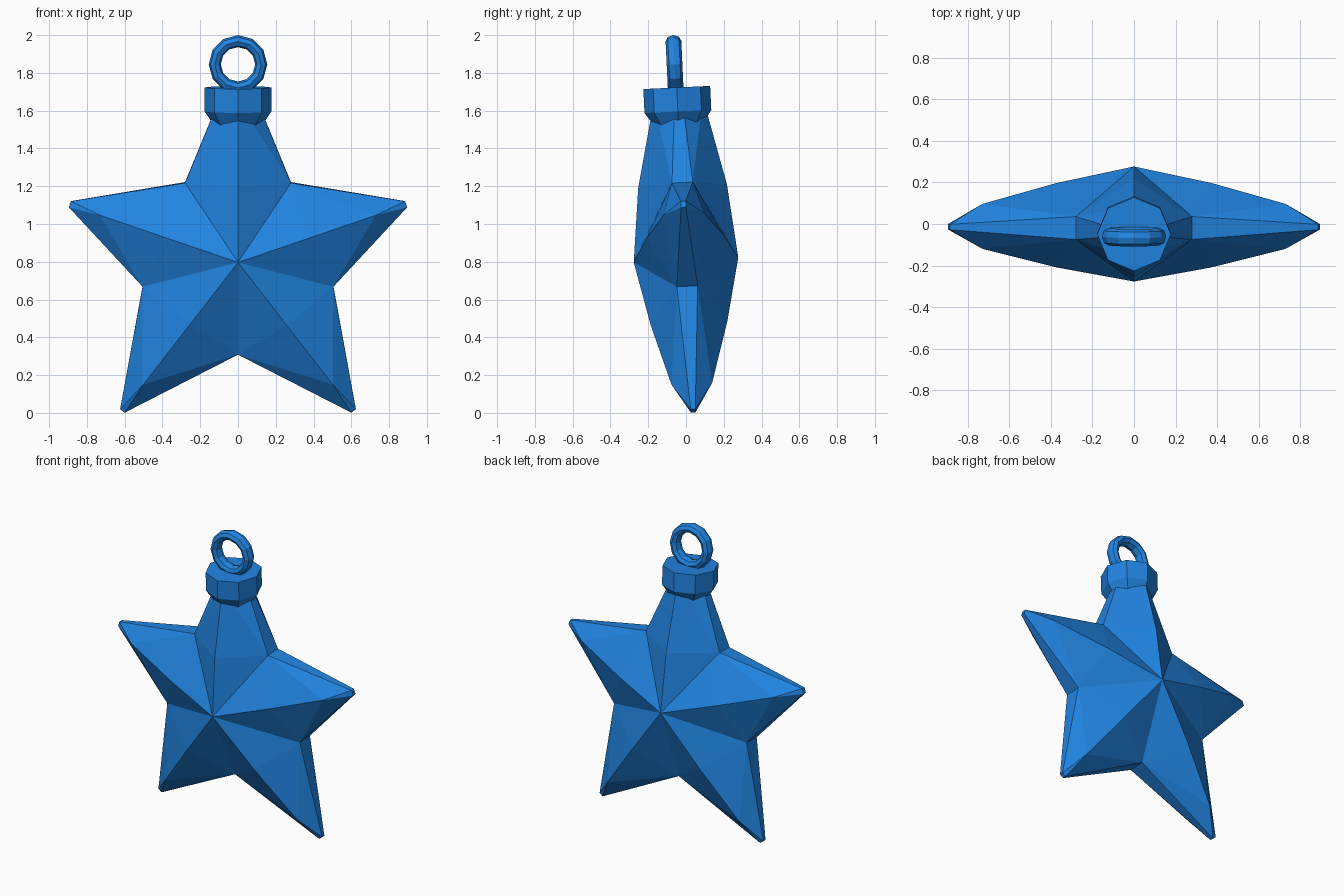
import bpy, bmesh, math
from mathutils import Matrix, Vector

if "Cube" in bpy.data.objects:
    bpy.data.objects.remove(bpy.data.objects["Cube"])

CZ = 0.81        # height of the star's centre
TILT = 0.047     # whole ornament leans slightly forward

blue = bpy.data.materials.new("blue")
blue.diffuse_color = (0.015, 0.23, 0.75, 1)
blue.use_nodes = True
blue.node_tree.nodes["Principled BSDF"].inputs["Base Color"].default_value = blue.diffuse_color


def place(obj):
    """Parts are modelled around the star centre, then tilted together."""
    obj.location = (0, 0, CZ)
    obj.rotation_euler = (TILT, 0, 0)
    obj.data.materials.clear()
    obj.data.materials.append(blue)


def finish(bm, name):
    bmesh.ops.remove_doubles(bm, verts=bm.verts[:], dist=1e-4)
    bmesh.ops.recalc_face_normals(bm, faces=bm.faces[:])
    mesh = bpy.data.meshes.new(name)
    bm.to_mesh(mesh)
    bm.free()
    obj = bpy.data.objects.new(name, mesh)
    bpy.context.collection.objects.link(obj)
    place(obj)


def face(bm, *pts):
    bm.faces.new([bm.verts.new(p) for p in pts])


# Star: each arm has a bowed ridge, sloping flanks and a narrow rim
APEX, RIM = 0.277, 0.055
upper = [(0.42, 0.203), (0.82, 0.108)]
# tip x, tip z, tip half width, tip half thickness, ridge (fraction, height)
arms = [
    ((0, 1.66), 0.10, 0.02, [(0.46, 0.235), (1.0, 0.13)]),
    ((0.89, 1.105), 0.017, 0.013, upper),
    ((0.612, 0.010), 0.015, 0.012, upper),
    ((-0.612, 0.010), 0.015, 0.012, upper),
    ((-0.89, 1.105), 0.017, 0.013, upper),
]
# valley i lies between arm i and arm i + 1
valleys = [(0.28, 1.22), (0.505, 0.67), (0, 0.31), (-0.505, 0.67), (-0.28, 1.22)]

bm = bmesh.new()
for i, ((tx, tz), width, thick, ridge) in enumerate(arms):
    tip = Vector((tx, 0, tz - CZ))
    d = tip.normalized()
    across = Vector((d.z, 0, -d.x))
    for y in (-1, 1):
        Y = Vector((0, y, 0))
        r1, r2 = [tip * f + Y * h for f, h in ridge]
        ends = []
        for s, v in ((1, valleys[i]), (-1, valleys[i - 1])):
            inner = Vector((v[0], 0, v[1] - CZ))
            t = tip + across * width * s
            iy, ty = inner + Y * RIM, t + Y * thick
            ends.append(ty)
            face(bm, Y * APEX, r1, iy)
            face(bm, r1, r2, iy)
            face(bm, r2, ty, iy)
            if y == 1:
                face(bm, iy, ty, t - Y * thick, inner - Y * RIM)
        face(bm, r2, *ends)
        if y == 1:
            face(bm, ends[0], ends[1], ends[1] - 2 * thick * Y, ends[0] - 2 * thick * Y)
finish(bm, "star_body")

# Cap: octagonal collar with a chamfered underside
bm = bmesh.new()
rings = []
for r, z in ((0.125, 1.52), (0.177, 1.597), (0.177, 1.724)):
    rings.append([Vector((r * math.cos(k * math.pi / 4),
                          r * math.sin(k * math.pi / 4) - 0.006, z - CZ))
                  for k in range(8)])
for a, b in zip(rings, rings[1:]):
    for k in range(8):
        n = (k + 1) % 8
        face(bm, a[k], a[n], b[n], b[k])
face(bm, *rings[0])
face(bm, *rings[-1])
finish(bm, "cap")

# Hanging loop: low-poly torus standing upright, a bit wider front to back
bpy.ops.mesh.primitive_torus_add(major_segments=12, minor_segments=8,
                                 major_radius=0.123, minor_radius=0.032)
loop = bpy.context.object
loop.name = "hanging_loop"
loop.data.transform(Matrix.Translation((0, -0.012, 1.847 - CZ))
                    @ Matrix.Diagonal((1, 1.3, 1, 1))
                    @ Matrix.Rotation(math.pi / 2, 4, 'X'))
place(loop)
